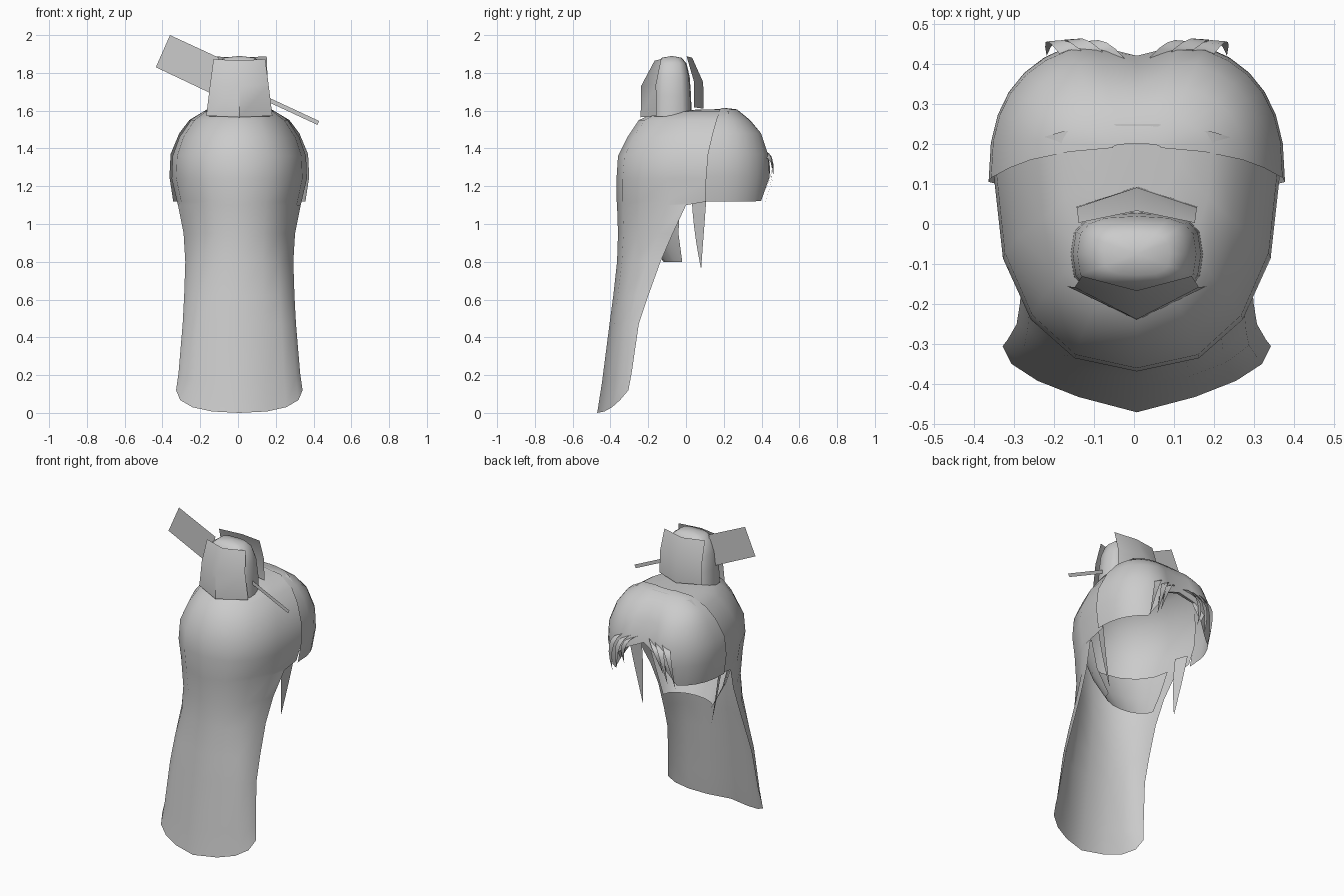
import bpy, math
from mathutils import Vector

if "Cube" in bpy.data.objects:
    bpy.data.objects.remove(bpy.data.objects["Cube"])

CX = 0.007  # the hair sits slightly off the pins' centre


def loft(name, rows, closed=False, smooth=True):
    """Skin a sheet through rows holding equal numbers of points."""
    n = len(rows[0])
    verts = [(x + CX, y, z) for r in rows for x, y, z in r]
    faces = []
    for j in range(len(rows) - 1):
        for i in range(n if closed else n - 1):
            k = (i + 1) % n
            faces.append((j * n + i, j * n + k, (j + 1) * n + k, (j + 1) * n + i))
    me = bpy.data.meshes.new(name)
    me.from_pydata(verts, [], faces)
    ob = bpy.data.objects.new(name, me)
    bpy.context.collection.objects.link(ob)
    bpy.context.view_layer.objects.active = ob
    ob.select_set(True)
    bpy.ops.object.mode_set(mode='EDIT')
    bpy.ops.mesh.select_all(action='SELECT')
    bpy.ops.mesh.remove_doubles(threshold=0.0005)
    bpy.ops.object.mode_set(mode='OBJECT')
    if smooth:
        bpy.ops.object.shade_smooth_by_angle(angle=math.radians(50))
    ob.select_set(False)
    return ob


def arc(z, w, y_mid, y_edge, flat=0.0, lift=0.0, cut=9.0, sq=1.0, n=4):
    """Half-oval row: y_mid at the centre, y_edge at both ends, trimmed at cut."""
    pts = []
    for i in range(-n, n + 1):
        t = abs(i) / n
        a = t * math.pi / 2
        fx = math.sin(a) ** sq
        fy = (1 - flat) * (1 - math.cos(a) ** sq) + flat * t
        y = min(y_mid + (y_edge - y_mid) * fy, cut)
        pts.append((math.copysign(w * fx, i), y, z + lift * t ** 2))
    return pts


# Long hair and crown, from the hem to the top of the head
long_rows = [  # z, half width, y at middle, y at edge, flatness, edge lift, trim
    (0.00, 0.335, -0.47, -0.305, 0.9, 0.12),
    (0.16, 0.322, -0.445, -0.288, 0.8, 0.05),
    (0.47, 0.300, -0.405, -0.25, 0.5, 0),
    (0.62, 0.292, -0.385, -0.19, 0.3, 0, -0.20),
    (0.80, 0.286, -0.365, -0.09, 0.15, 0, -0.135),
    (0.95, 0.295, -0.36, 0.02, 0.05, 0, -0.07),
    (1.10, 0.325, -0.365, 0.10, 0, 0, 0.0),
    (1.12, 0.330, -0.367, 0.115, 0, 0),
    (1.24, 0.358, -0.368, 0.13, 0, 0),
    (1.36, 0.353, -0.36, 0.15, 0, 0),
    (1.46, 0.317, -0.31, 0.18, 0, 0),
    (1.55, 0.255, -0.25, 0.21, 0, 0),
    (1.595, 0.19, -0.15, 0.23, 0, 0),
    (1.605, 0.11, 0.05, 0.24, 0, 0),
    (1.61, 0.05, 0.25, 0.25, 0, 0)]
loft("long_hair", [arc(*r, sq=0.87) for r in long_rows])

# Inner sheet at the nape
loft("nape_hair", [arc(*r) for r in [
    (1.12, 0.29, -0.29, -0.03),
    (0.95, 0.24, -0.21, -0.04), (0.80, 0.17, -0.12, -0.02)]])

# Swept fringe with an arched opening at the parting
fringe_rows = [
    (1.615, 0.06, 0.20, 0.19), (1.607, 0.17, 0.27, 0.18),
    (1.55, 0.265, 0.35, 0.16), (1.48, 0.318, 0.415, 0.14),
    (1.37, 0.364, 0.455, 0.115), (1.25, 0.370, 0.465, 0.105),
    (1.12, 0.350, 0.445, 0.10)]
rows = []
for z, w, ym, ye in fringe_rows:
    row = []
    for x, y, _ in arc(z, w, ym, ye, sq=0.8, n=8):
        u = min(max((abs(x) - 0.07) / 0.15, 0), 1)
        notch = 0.045 * max(0, 1 - abs(x) / 0.15) * min(1, max(0, (1.6 - z) / 0.15))
        row.append((x, y - notch, max(z, 1.35 - 0.23 * u)))
    rows.append(row)
loft("fringe", rows)


def strand(name, a, b, c, width):
    """Tapered blade along a quadratic curve."""
    a, b, c, width = map(Vector, (a, b, c, width))
    out = []
    for i in range(7):
        t = i / 6
        p = a * (1 - t) ** 2 + b * 2 * t * (1 - t) + c * t * t
        h = width * (1 - t ** 1.5) * 0.5
        out.append([tuple(p - h), tuple(p + h)])
    loft(name, out)


for s, side in ((1, "right"), (-1, "left")):
    # Hanging locks beside the face
    strand(f"side_lock_{side}", (s * .31, .07, 1.18), (s * .28, .065, .98),
           (s * .245, .08, .76), (s * .03, .08, 0))
    # Curled strands at the parting
    for k, (x0, x1, y1, z1) in enumerate([(.06, .14, .42, 1.18), (.10, .18, .435, 1.13),
                                          (.15, .225, .42, 1.11)]):
        strand(f"fringe_strand_{side}_{k}", (s * x0, .41, 1.37), (s * (x0 + .07), .50, 1.36),
               (s * x1, y1, z1), (s * .06, -.005, -.03))

# Top knot: boxy rounded core
core = []
for z, r in [(1.57, 1.0), (1.68, 0.97), (1.78, 0.9), (1.85, 0.74), (1.88, 0.5), (1.89, 0.001)]:
    ring = []
    for i in range(16):
        a = math.tau * i / 16
        sx, sy = math.cos(a), math.sin(a)
        ring.append((math.copysign(abs(sx) ** .65, sx) * r * .165,
                     -0.075 + math.copysign(abs(sy) ** .65, sy) * r * .105, z))
    core.append(ring)
loft("topknot_core", core, closed=True)


# Top knot: folded wraps in front and behind
def wrap(name, rows):
    loft(name, [[(-w, y + f, z + .008), (0, y, z), (w, y + f, z + .008)]
                for z, w, y, f in rows])


wrap("topknot_front_wrap", [(1.565, .175, -.24, .085), (1.73, .155, -.238, .08),
                            (1.865, .137, -.166, .036)])
wrap("topknot_back_wrap", [(1.61, .152, .093, -.05), (1.75, .150, .091, -.05),
                           (1.88, .145, .033, -.03)])


# Flat hair ornament and pin crossing the knot
def plate(name, corners):
    q = [(x - CX, -0.088, z) for x, z in corners]
    loft(name, [[q[0], q[1]], [q[3], q[2]]], smooth=False)


plate("hair_ornament", [(-.36, 2.0), (-.10, 1.88), (-.14, 1.69), (-.435, 1.83)])
plate("hair_pin", [(-.14, 1.81), (.43, 1.545), (.42, 1.525), (-.15, 1.79)])
